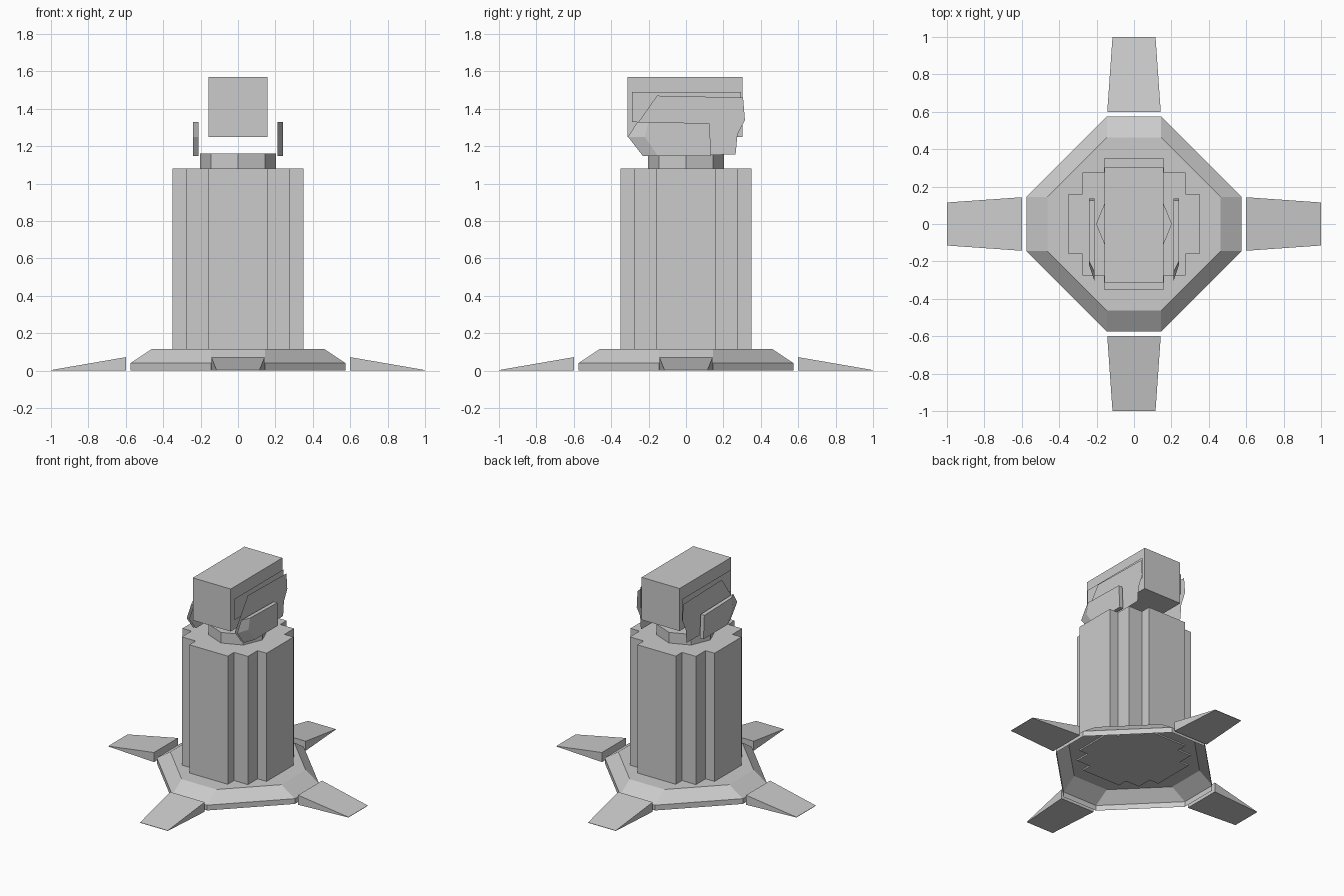
import bpy, bmesh
from math import cos, sin, pi
from mathutils import Matrix

if "Cube" in bpy.data.objects:
    bpy.data.objects.remove(bpy.data.objects["Cube"])


def make(name, loops, cap_start=True, cap_end=True):
    """Skin a list of matching closed loops, with optional end caps."""
    bm = bmesh.new()
    rings = [[bm.verts.new(p) for p in loop] for loop in loops]
    for a, b in zip(rings, rings[1:]):
        n = len(a)
        for i in range(n):
            bm.faces.new((a[i], a[(i + 1) % n], b[(i + 1) % n], b[i]))
    if cap_start:
        bm.faces.new(rings[0][::-1])
    if cap_end and len(rings) > 1:
        bm.faces.new(rings[-1])
    if len(rings) > 1:
        bmesh.ops.recalc_face_normals(bm, faces=bm.faces)
        if cap_start and cap_end and bm.calc_volume(signed=True) < 0:
            bmesh.ops.reverse_faces(bm, faces=bm.faces)
    mesh = bpy.data.meshes.new(name)
    bm.to_mesh(mesh)
    bm.free()
    ob = bpy.data.objects.new(name, mesh)
    bpy.context.collection.objects.link(ob)
    return ob


def at_z(pts, z):
    return [(x, y, z) for x, y in pts]


def at_x(pts, x):
    return [(x, y, z) for y, z in pts]


def quarter_turns(pts):
    """Repeat a corner profile around all four quadrants."""
    out = []
    for k in range(4):
        c, s = round(cos(k * pi / 2)), round(sin(k * pi / 2))
        out += [(c * x - s * y, s * x + c * y) for x, y in pts]
    return out


# Base plate: bevelled octagonal shell, open underneath
def octagon(r):
    return quarter_turns([(r, 0.145), (0.145, r)])


make("base_plate", [at_z(octagon(0.575), 0), at_z(octagon(0.575), 0.04),
                    at_z(octagon(0.462), 0.115)], cap_start=False)

# Four wedge feet
for k, side in enumerate(("front", "right", "back", "left")):
    foot = make(side + "_foot", [
        [(-0.143, -0.6, 0), (0.143, -0.6, 0), (0.143, -0.6, 0.072), (-0.143, -0.6, 0.072)],
        [(-0.115, -1, 0), (0.115, -1, 0), (0.115, -1, 0.003), (-0.115, -1, 0.003)]])
    foot.data.transform(Matrix.Rotation(k * pi / 2, 4, 'Z'))

# Column with stepped corners
steps = quarter_turns([(0.35, 0.16), (0.275, 0.16), (0.275, 0.275),
                       (0.16, 0.275), (0.16, 0.35)])
make("column", [at_z(steps, 0.105), at_z(steps, 1.08)])

# Octagonal neck
neck = [(0.203 * cos(i * pi / 4), 0.203 * sin(i * pi / 4)) for i in range(8)]
make("neck", [at_z(neck, 1.08), at_z(neck, 1.16)])

# Head block
block = [(-0.158, -0.312), (0.158, -0.312), (0.158, 0.302), (-0.158, 0.302)]
make("head_block", [at_z(block, 1.25), at_z(block, 1.57)])

# Side sheets and bevelled side pads, mirrored left and right
strip = [(-0.288, 1.33), (0.293, 1.33), (0.293, 1.49), (-0.288, 1.49)]
panel = [(-0.31, 1.25), (-0.23, 1.15), (0.265, 1.155), (0.275, 1.262),
         (0.315, 1.34), (0.305, 1.46), (-0.155, 1.47)]
pad_inner = [(-0.31, 1.25), (-0.23, 1.147), (0.135, 1.147), (0.125, 1.322), (-0.26, 1.33)]
pad_outer = [(-0.22, 1.25), (-0.15, 1.147), (0.135, 1.147), (0.125, 1.322), (-0.2, 1.33)]
for side, s in (("left", -1), ("right", 1)):
    order = -s  # keep sheet normals pointing outwards
    make(side + "_side_strip", [at_x(strip, s * 0.172)[::order]])
    make(side + "_side_panel", [at_x(panel, s * 0.19)[::order]])
    make(side + "_side_pad", [at_x(pad_inner, s * 0.21), at_x(pad_outer, s * 0.24)])
